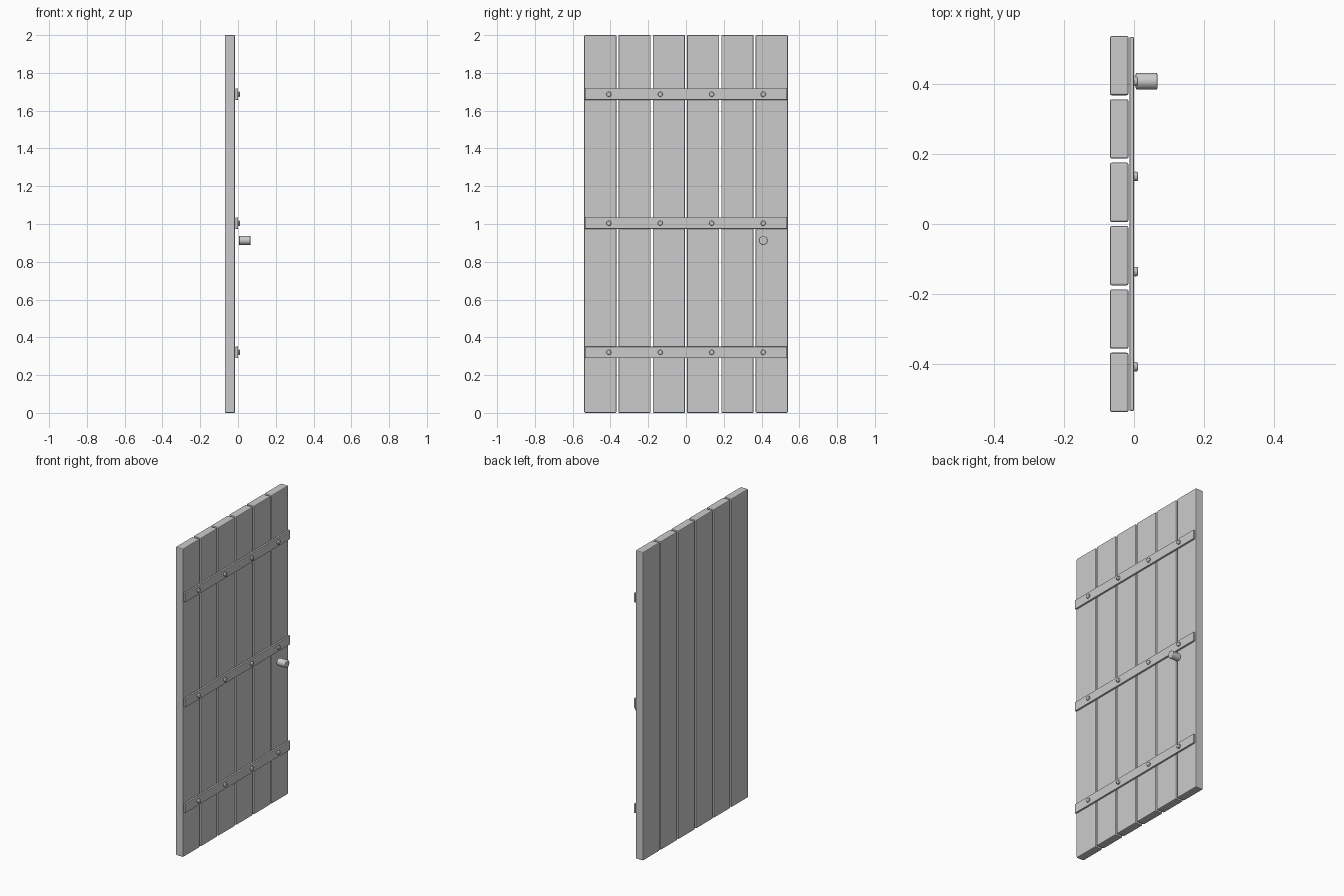
import bpy, math

if "Cube" in bpy.data.objects:
    bpy.data.objects.remove(bpy.data.objects["Cube"])


def finish(ob, name, bevel, segments=2):
    ob.name = name
    m = ob.modifiers.new("bevel", 'BEVEL')
    m.width = bevel
    m.segments = segments
    m.limit_method = 'ANGLE'
    return ob


def box(name, x0, x1, y, z, width, height, bevel):
    bpy.ops.mesh.primitive_cube_add(size=1, location=((x0 + x1) / 2, y, z))
    ob = bpy.context.object
    ob.scale = (x1 - x0, width, height)
    bpy.ops.object.transform_apply(location=False, rotation=False, scale=True)
    return finish(ob, name, bevel)


def peg(name, x0, x1, y, z, radius, sides, bevel):
    bpy.ops.mesh.primitive_cylinder_add(
        vertices=sides, radius=radius, depth=x1 - x0,
        location=((x0 + x1) / 2, y, z), rotation=(0, math.pi / 2, 0))
    ob = bpy.context.object
    bpy.ops.object.shade_smooth_by_angle(angle=math.radians(30))
    return finish(ob, name, bevel)


# Six vertical planks with narrow gaps
for i in range(6):
    box(f"plank_{i + 1}", -0.069, -0.016, (i - 2.5) * 0.1815, 1.0, 0.17, 2.0, 0.005)

# Three cross straps, each with four rivets
for i, z in enumerate((0.321, 1.004, 1.687)):
    box(f"strap_{i + 1}", -0.013, 0.0, 0, z, 1.07, 0.06, 0.003)
    for j in range(4):
        peg(f"rivet_{i + 1}_{j + 1}", -0.001, 0.0115, (j - 1.5) * 0.2725, z, 0.0135, 12, 0.004)

# Round handle
peg("door_knob", 0.005, 0.067, 0.409, 0.913, 0.024, 16, 0.004)
